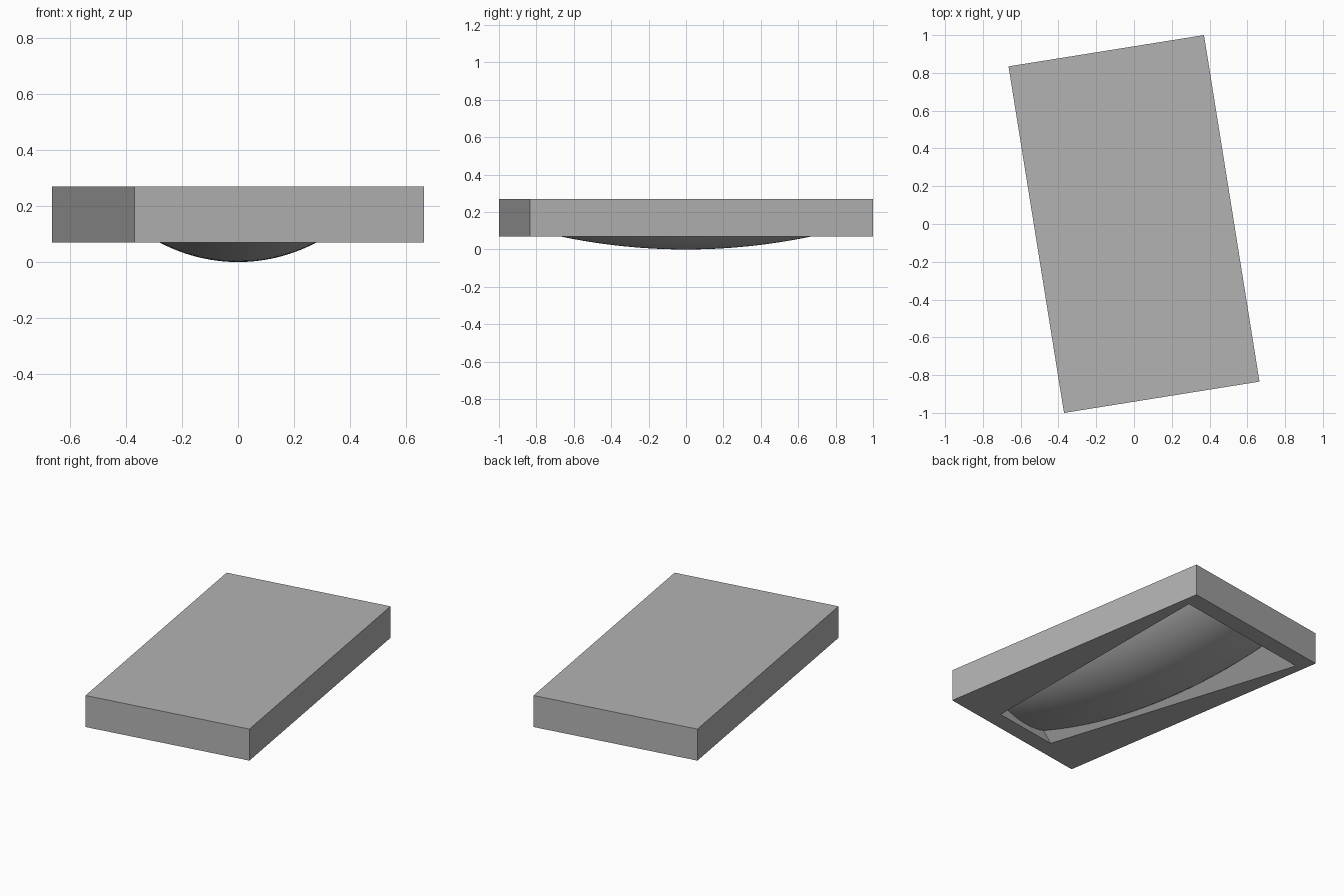
import bpy, bmesh, math

cube = bpy.data.objects.get("Cube")
if cube:
    bpy.data.objects.remove(cube, do_unlink=True)

TURN = math.radians(9.1)
HALF_W, HALF_L = 0.524, 0.929
BOTTOM, TOP, ROOF = 0.07, 0.27, 0.24
BACK, FRONT = 0.825, -0.825
R_CROSS, R_LONG = 0.52, 3.35

grey = bpy.data.materials.new("grey")
grey.use_nodes = True
grey.diffuse_color = (0.45, 0.45, 0.45, 1)
grey.node_tree.nodes["Principled BSDF"].inputs["Base Color"].default_value = (0.45, 0.45, 0.45, 1)


def finish(name, bm):
    bmesh.ops.recalc_face_normals(bm, faces=bm.faces)
    mesh = bpy.data.meshes.new(name)
    bm.to_mesh(mesh)
    bm.free()
    mesh.materials.append(grey)
    obj = bpy.data.objects.new(name, mesh)
    obj.rotation_euler.z = TURN
    bpy.context.collection.objects.link(obj)
    return obj


def ring(bm, back, front, y_back, y_front, z):
    corners = ((-back, y_back), (back, y_back), (front, y_front), (-front, y_front))
    return [bm.verts.new((x, y, z)) for x, y in corners]


def opening_half(y):
    """Half width of the tapered opening at a given length position."""
    t = (y - FRONT) / (BACK - FRONT)
    return 0.22 + 0.25 * t


# Slab with a tapered recess underneath, its long walls sloping inward
bm = bmesh.new()
slope = 1.1 * (ROOF - BOTTOM)
rings = [
    ring(bm, HALF_W, HALF_W, HALF_L, -HALF_L, TOP),
    ring(bm, HALF_W, HALF_W, HALF_L, -HALF_L, BOTTOM),
    ring(bm, opening_half(BACK), opening_half(FRONT), BACK, FRONT, BOTTOM),
    ring(bm, opening_half(BACK) - slope, opening_half(FRONT) - slope, BACK, FRONT, ROOF),
]
for a, b in zip(rings, rings[1:]):
    for i in range(4):
        j = (i + 1) % 4
        bm.faces.new((a[i], a[j], b[j], b[i]))
bm.faces.new(rings[0])
bm.faces.new(rings[-1])
finish("slab", bm)

# Curved belly bulging down out of the recess
bm = bmesh.new()
ROWS, COLS = 48, 32
rows = []
for r in range(ROWS + 1):
    y = FRONT + (BACK - FRONT) * r / ROWS
    row = []
    for c in range(COLS + 1):
        x = (2 * c / COLS - 1) * opening_half(y) * 0.99
        z = R_CROSS - math.sqrt(R_CROSS**2 - x * x) + R_LONG - math.sqrt(R_LONG**2 - y * y)
        row.append(bm.verts.new((x, y, min(z, ROOF + 0.01))))
    rows.append(row)
for a, b in zip(rows, rows[1:]):
    for c in range(COLS):
        bm.faces.new((a[c], b[c], b[c + 1], a[c + 1]))
belly = finish("belly", bm)
# the belly faces downward
if sum(p.normal.z for p in belly.data.polygons) > 0:
    belly.data.flip_normals()
bpy.ops.object.select_all(action='DESELECT')
belly.select_set(True)
bpy.context.view_layer.objects.active = belly
bpy.ops.object.shade_smooth_by_angle(angle=math.radians(35))
